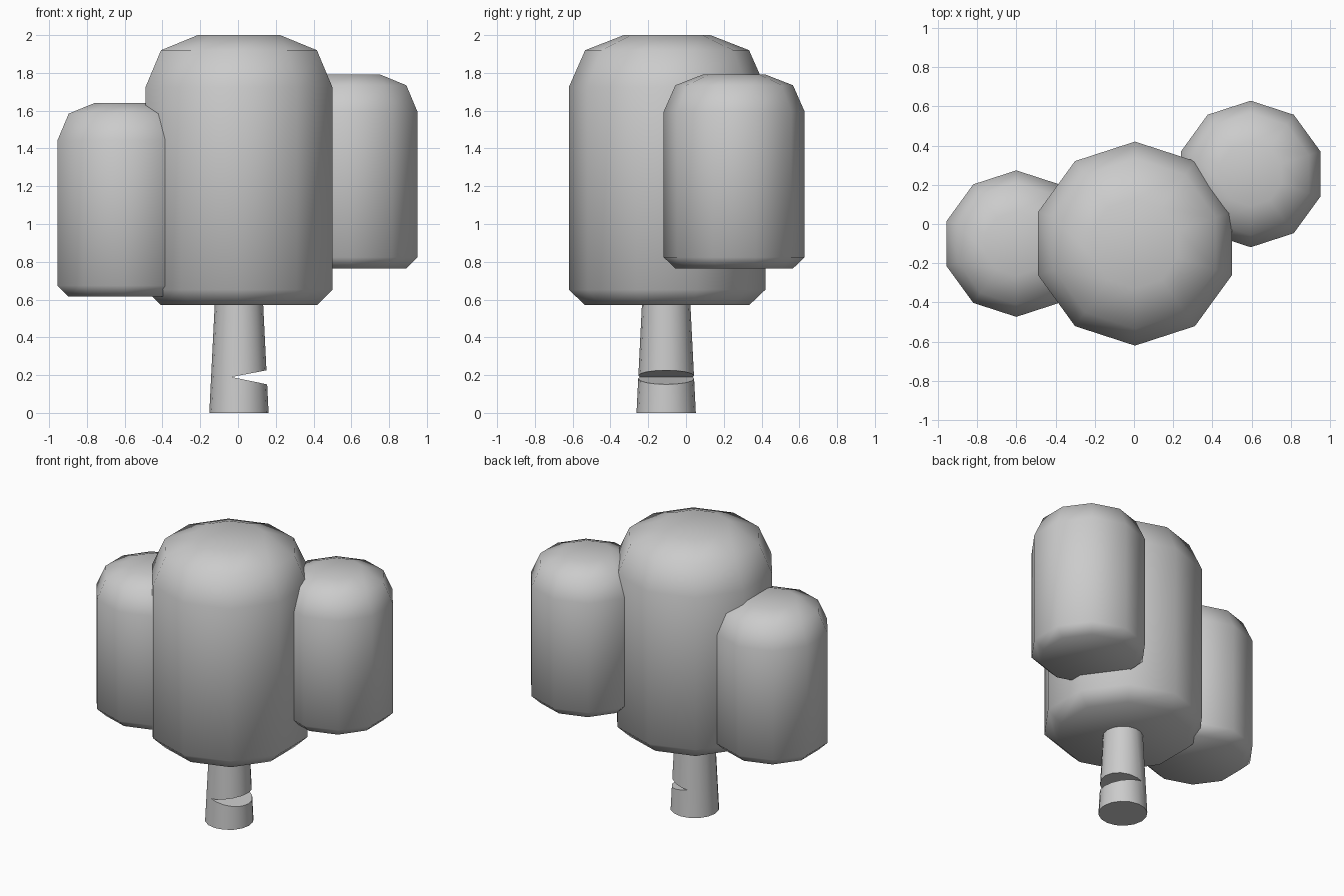
import bpy
import bmesh
from math import cos, sin, pi, radians
from mathutils import Vector

cube = bpy.data.objects.get("Cube")
if cube:
    bpy.data.objects.remove(cube, do_unlink=True)

grey = bpy.data.materials.new("plain_grey")
grey.use_nodes = True
GREY = (0.6, 0.6, 0.6, 1)
grey.diffuse_color = GREY
grey.node_tree.nodes["Principled BSDF"].inputs["Base Color"].default_value = GREY


def make_object(name, bm):
    bmesh.ops.recalc_face_normals(bm, faces=bm.faces)
    mesh = bpy.data.meshes.new(name)
    bm.to_mesh(mesh)
    bm.free()
    mesh.materials.append(grey)
    obj = bpy.data.objects.new(name, mesh)
    bpy.context.collection.objects.link(obj)
    return obj


def lathe(name, profile, sides, centre, scale=1.0):
    """Stack rings of (radius, height) with a corner facing the back, capped at both ends."""
    bm = bmesh.new()
    rings = []
    for r, z in profile:
        angles = [pi / 2 + 2 * pi * i / sides for i in range(sides)]
        rings.append([bm.verts.new(Vector(centre) + scale * Vector((r * cos(a), r * sin(a), z)))
                      for a in angles])
    for low, high in zip(rings, rings[1:]):
        for i in range(sides):
            j = (i + 1) % sides
            bm.faces.new((low[i], low[j], high[j], high[i]))
    bm.faces.new(rings[0])
    bm.faces.new(rings[-1])
    return make_object(name, bm)


# Foliage: one rounded ten-sided column, repeated at two sizes
column = [(0.434, 0), (0.52, 0.082), (0.52, 1.155), (0.434, 1.35), (0.229, 1.43)]
for name, centre, scale in [
    ("main_foliage", (0.005, -0.1, 0.57), 1.0),
    ("left_foliage", (0.595, 0.255, 0.765), 0.718),
    ("right_foliage", (-0.6, -0.1, 0.615), 0.718),
]:
    foliage = lathe(name, column, 10, centre, scale)
    foliage.data.shade_smooth()

# Tapered trunk
trunk = lathe("trunk", [(0.157, 0), (0.126, 0.62)], 16, (0.005, -0.105, 0))

# Wedge that chops the notch in the trunk's left side
bm = bmesh.new()
wedge = [(-0.035, 0.19), (0.3, 0.121), (0.3, 0.254)]
front = bm.faces.new([bm.verts.new((x, -0.5, z)) for x, z in wedge])
ext = bmesh.ops.extrude_face_region(bm, geom=[front])
moved = [v for v in ext["geom"] if isinstance(v, bmesh.types.BMVert)]
bmesh.ops.translate(bm, verts=moved, vec=(0, 0.8, 0))
if front.is_valid and len(bm.faces) == 4:
    bm.faces.new(list(front.verts))
cutter = make_object("notch_cutter", bm)
cutter.hide_render = True

cut = trunk.modifiers.new("notch", "BOOLEAN")
cut.operation = "DIFFERENCE"
cut.solver = "EXACT"
cut.object = cutter
bpy.ops.object.select_all(action="DESELECT")
trunk.select_set(True)
bpy.context.view_layer.objects.active = trunk
bpy.ops.object.modifier_apply(modifier=cut.name)
bpy.data.objects.remove(cutter, do_unlink=True)
bpy.ops.object.shade_smooth_by_angle(angle=radians(35))
